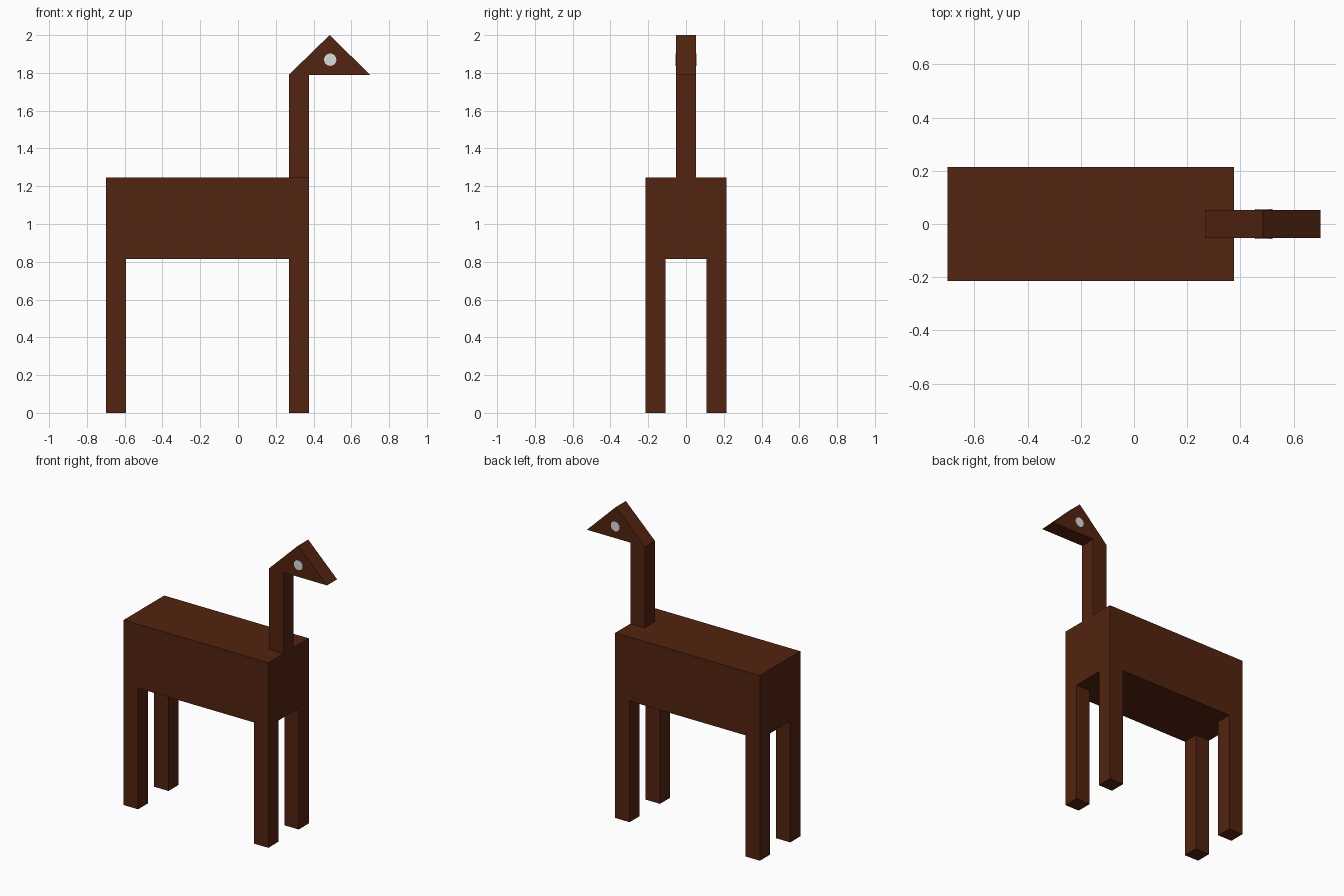
import bpy, bmesh, math
from mathutils import Vector

if "Cube" in bpy.data.objects:
    bpy.data.objects.remove(bpy.data.objects["Cube"])

X0, X1, HW = -0.70, 0.376, 0.215      # body ends and half width
LEG = 0.107                           # leg and neck thickness
BELLY, BACK = 0.815, 1.245


def material(name, rgb):
    m = bpy.data.materials.new(name)
    m.diffuse_color = (*rgb, 1)
    m.use_nodes = True
    m.node_tree.nodes["Principled BSDF"].inputs["Base Color"].default_value = m.diffuse_color
    return m


brown = material("dark brown", (0.085, 0.0175, 0.005))
pale = material("pale grey", (0.72, 0.72, 0.72))


def add_object(name, bm, mat):
    bmesh.ops.recalc_face_normals(bm, faces=bm.faces)
    me = bpy.data.meshes.new(name)
    bm.to_mesh(me)
    bm.free()
    me.materials.append(mat)
    ob = bpy.data.objects.new(name, me)
    bpy.context.collection.objects.link(ob)
    return ob


# Body block, cut along the leg lines, with four legs extruded from the corners
bm = bmesh.new()
bmesh.ops.create_cube(bm, size=1)
bmesh.ops.scale(bm, vec=(X1 - X0, 2 * HW, BACK - BELLY), verts=bm.verts)
bmesh.ops.translate(bm, vec=((X0 + X1) / 2, 0, (BELLY + BACK) / 2), verts=bm.verts)
cuts = [((x, 0, 0), (1, 0, 0)) for x in (X0 + LEG, X1 - LEG)]
cuts += [((0, y, 0), (0, 1, 0)) for y in (-HW + LEG, HW - LEG)]
for co, no in cuts:
    bmesh.ops.bisect_plane(bm, geom=bm.verts[:] + bm.edges[:] + bm.faces[:],
                           plane_co=co, plane_no=no)
bm.normal_update()
for f in list(bm.faces):
    c = f.calc_center_median()
    corner = (c.x < X0 + LEG or c.x > X1 - LEG) and abs(c.y) > HW - LEG
    if f.normal.z < -0.9 and corner:
        foot = bmesh.ops.extrude_discrete_faces(bm, faces=[f])["faces"][0]
        for v in foot.verts:
            v.co.z = 0
        # walls between the belly corner and the foot
        low = list(foot.verts)
        for i, v in enumerate(low):
            w = low[(i + 1) % 4]
            bm.faces.new((v, w, bm.verts.new((w.co.x, w.co.y, BELLY)),
                          bm.verts.new((v.co.x, v.co.y, BELLY))))
bmesh.ops.remove_doubles(bm, verts=bm.verts, dist=0.0001)
# drop leftover faces hidden at the leg tops
bm.normal_update()
add_object("body_and_legs", bm, brown)

# Neck and triangular head, one extruded profile
profile = [(X1 - LEG, BACK), (X1, BACK), (X1, 1.79), (0.70, 1.79),
           (0.485, 2.0), (X1 - LEG, 1.79)]
bm = bmesh.new()
side = bm.faces.new([bm.verts.new((x, -LEG / 2, z)) for x, z in profile])
ext = bmesh.ops.extrude_face_region(bm, geom=[side])["geom"]
bmesh.ops.translate(bm, vec=(0, LEG, 0),
                    verts=[v for v in ext if isinstance(v, bmesh.types.BMVert)])
add_object("neck_and_head", bm, brown)

# Eyes: thin discs on both sides of the head
for name, s in (("right_eye", -1), ("left_eye", 1)):
    bm = bmesh.new()
    bmesh.ops.create_cone(bm, cap_ends=True, segments=16, radius1=0.033,
                          radius2=0.033, depth=0.004)
    ob = add_object(name, bm, pale)
    ob.rotation_euler.x = math.pi / 2
    ob.location = Vector((0.488, s * LEG / 2, 1.87))
